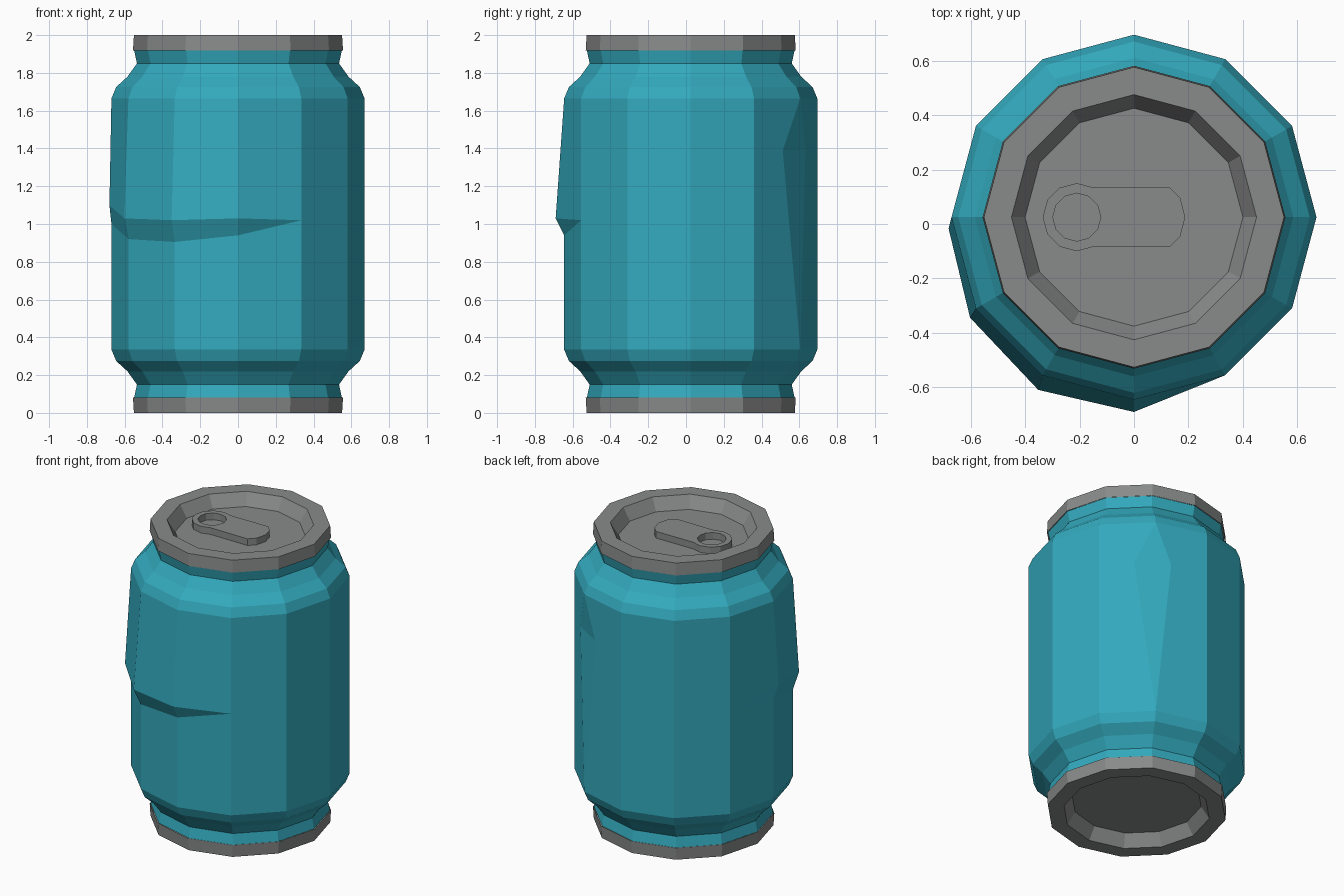
import bpy, bmesh, math
from mathutils import Vector

if "Cube" in bpy.data.objects:
    bpy.data.objects.remove(bpy.data.objects["Cube"])

CY = 0.025   # axis of the can in y
N = 12


def material(name, rgb):
    m = bpy.data.materials.new(name)
    m.diffuse_color = (*rgb, 1)
    m.use_nodes = True
    m.node_tree.nodes["Principled BSDF"].inputs["Base Color"].default_value = m.diffuse_color
    return m


teal = material("teal paint", (0.033, 0.40, 0.51))
grey = material("grey metal", (0.25, 0.255, 0.255))


def ring_point(r, deg, z):
    a = math.radians(deg)
    return Vector((r * math.cos(a), CY + r * math.sin(a), z))


def finish(name, bm, mat):
    bmesh.ops.remove_doubles(bm, verts=bm.verts[:], dist=0.0005)
    me = bpy.data.meshes.new(name)
    bm.to_mesh(me)
    bm.free()
    me.materials.append(mat)
    ob = bpy.data.objects.new(name, me)
    bpy.context.collection.objects.link(ob)
    return ob


def skin(name, columns, mat):
    """Join neighbouring vertical columns of points into a closed shell."""
    bm = bmesh.new()
    cols = [[bm.verts.new(p) for p in c] for c in columns]
    for a, b in zip(cols, cols[1:] + cols[:1]):
        for j in range(len(a) - 1):
            bm.faces.new((a[j], b[j], b[j + 1], a[j + 1]))
    return finish(name, bm, mat)


# Can body: mirrored neck profile, with a crumple fold and a flat dent
neck = [(0.55, 0.08), (0.535, 0.15), (0.585, 0.22), (0.645, 0.275), (0.67, 0.335)]
R = 0.67
# angle: (z under fold, fold radius, fold angle, fold z)
fold = {180: (1.0, 0.682, 183.5, 1.10), 210: (0.92, 0.706, 211.5, 1.03),
        240: (0.905, 0.725, 241, 1.02), 270: (0.94, 0.715, 270, 1.03)}


def body_column(deg, mid):
    low = [ring_point(r, deg, z) for r, z in neck]
    high = [ring_point(r, deg, 2 - z) for r, z in reversed(neck)]
    return low + mid + high


columns = []
for k in range(N):
    d = 30 * k
    if d in fold:
        zl, r, a, z = fold[d]
        columns.append(body_column(d, [ring_point(R, d, zl), ring_point(r, a, z)]))
    elif d == 60:
        # this corner splits in two to make the dent facet
        p1, p2, p3 = (ring_point(R, t, 1.39) for t in (30, 60, 90))
        for p in (p1.lerp(p2, 0.62), p2.lerp(p3, 0.3)):
            columns.append(body_column(d, [p, p.copy()]))
    else:
        p = ring_point(R, d, 1.02)
        columns.append(body_column(d, [p, p.copy()]))
skin("can_body", columns, teal)

# Lid and base: rim, sloped recess and flat panel
end = [(0.556, 0.082), (0.551, 0.0), (0.45, 0.0), (0.40, 0.08), (0.0, 0.08)]
for name, top in (("can_base", False), ("can_lid", True)):
    prof = [(r, 2 - z) for r, z in end] if top else [(r, z) for r, z in reversed(end)]
    skin(name, [[ring_point(r, 30 * k, z) for r, z in prof] for k in range(N)], grey)

# Pull tab: round end with a finger hole and a tapered tongue
Z0, Z1, HX = 1.92, 1.965, -0.21
outer = [(HX + 0.125 * math.cos(math.radians(t)), 0.125 * math.sin(math.radians(t)))
         for t in range(60, 301, 30)]
outer += [(0.13, -0.11), (0.17, -0.07), (0.188, 0), (0.17, 0.07), (0.13, 0.11)]
hole = [(HX + 0.088 * math.cos(math.radians(t)), 0.088 * math.sin(math.radians(t)))
        for t in range(0, 360, 30)]
bm = bmesh.new()
edges = []
for loop in (outer, hole):
    vs = [bm.verts.new((x, y + CY, Z0)) for x, y in loop]
    edges += [bm.edges.new((a, b)) for a, b in zip(vs, vs[1:] + vs[:1])]
bmesh.ops.triangle_fill(bm, edges=edges, use_beauty=True)
ext = bmesh.ops.extrude_face_region(bm, geom=bm.faces[:], use_keep_orig=True)
for v in ext["geom"]:
    if isinstance(v, bmesh.types.BMVert):
        v.co.z = Z1
bmesh.ops.recalc_face_normals(bm, faces=bm.faces[:])
finish("pull_tab", bm, grey)
